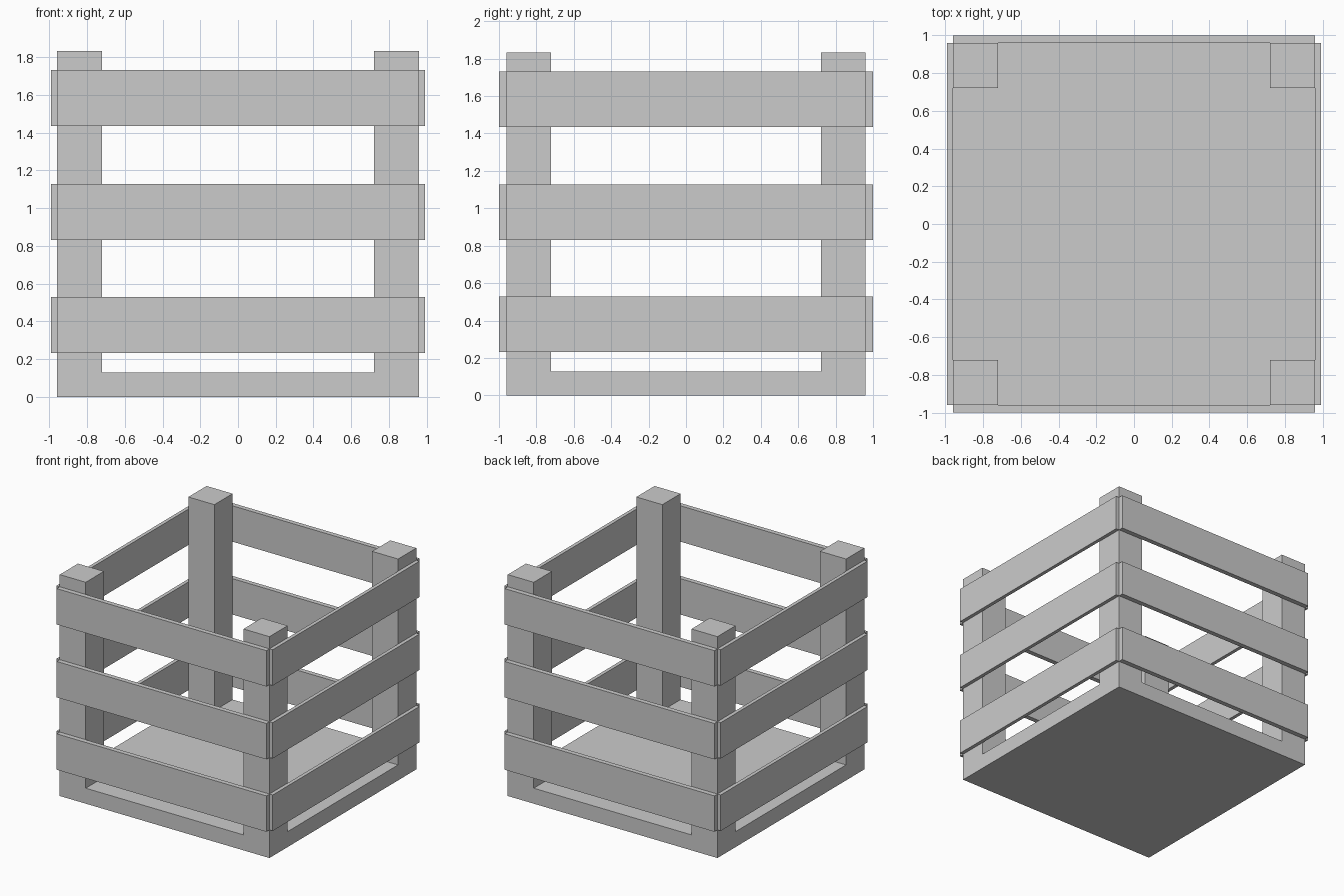
import bpy, bmesh
from mathutils import Matrix, Vector

if "Cube" in bpy.data.objects:
    bpy.data.objects.remove(bpy.data.objects["Cube"])

BODY = 0.96        # half width of base and posts
INNER = 0.722      # inner face of posts
BASE_TOP = 0.128
POST_TOP = 1.832
SLAT_H = 0.297
SLAT_Z = (0.381, 0.98, 1.583)


def box(bm, size, centre):
    m = Matrix.Translation(centre) @ Matrix.Diagonal((*size, 1))
    bmesh.ops.create_cube(bm, size=1, matrix=m)


def finish(bm, name):
    bmesh.ops.recalc_face_normals(bm, faces=bm.faces)
    mesh = bpy.data.meshes.new(name)
    bm.to_mesh(mesh)
    bm.free()
    obj = bpy.data.objects.new(name, mesh)
    bpy.context.collection.objects.link(obj)
    return obj


# Base slab with four corner posts extruded from it
bm = bmesh.new()
box(bm, (2 * BODY, 2 * BODY, BASE_TOP), (0, 0, BASE_TOP / 2))
for axis in (Vector((1, 0, 0)), Vector((0, 1, 0))):
    for s in (-INNER, INNER):
        bmesh.ops.bisect_plane(bm, geom=bm.verts[:] + bm.edges[:] + bm.faces[:],
                               plane_co=axis * s, plane_no=axis)
bm.normal_update()
corners = []
for f in bm.faces:
    c = f.calc_center_median()
    if f.normal.z > 0.9 and min(abs(c.x), abs(c.y)) > INNER:
        corners.append(f)
new = bmesh.ops.extrude_discrete_faces(bm, faces=corners)["faces"]
for f in new:
    for v in f.verts:
        v.co.z = POST_TOP
finish(bm, "base_and_posts")

# Slats: three rows on every side, leaving a small notch at the corners
for row, z in zip(("lower", "middle", "upper"), SLAT_Z):
    for side, s in (("front", -1), ("back", 1)):
        bm = bmesh.new()
        box(bm, (2 * BODY, 0.04, SLAT_H), (0, s * (BODY + 0.02), z))
        finish(bm, f"{row}_{side}_slat")
    for side, s in (("left", -1), ("right", 1)):
        bm = bmesh.new()
        box(bm, (0.03, 2 * BODY, SLAT_H), (s * (BODY + 0.015), 0, z))
        finish(bm, f"{row}_{side}_slat")
